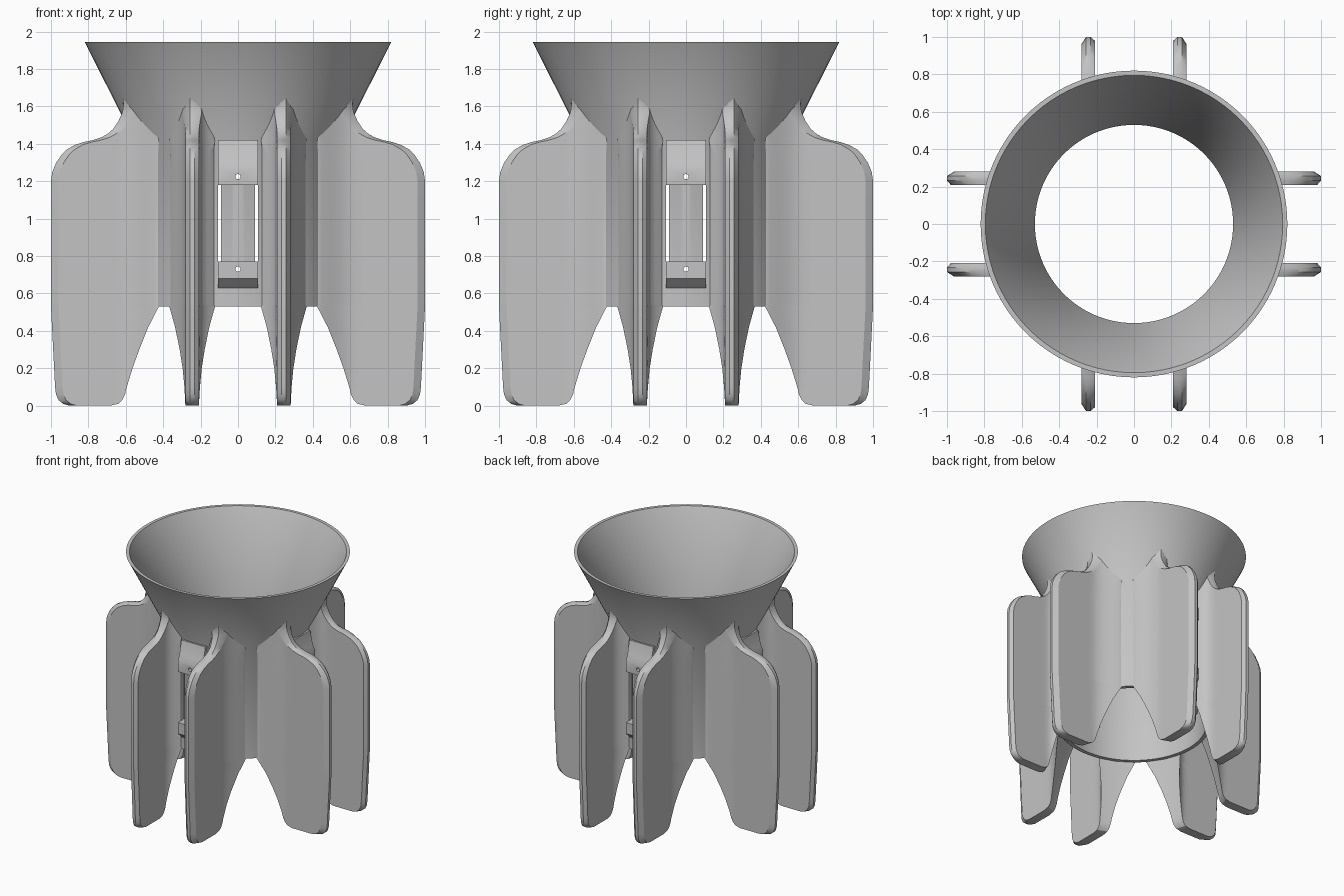
import bpy, bmesh, math
from mathutils import Matrix, Vector

if "Cube" in bpy.data.objects:
    bpy.data.objects.remove(bpy.data.objects["Cube"])

GREY = (0.55, 0.55, 0.55, 1)
grey = bpy.data.materials.new("matte_grey")
grey.use_nodes = True
grey.diffuse_color = GREY
grey.node_tree.nodes["Principled BSDF"].inputs["Base Color"].default_value = GREY

WALL, OFFSET = 0.56, 0.245          # tube outer radius, fin distance from the axis
HALF, FLARE, REACH = 0.037, 0.085, 0.13   # fin half thickness and root fillet


def make(name, bm, smooth=True):
    bmesh.ops.recalc_face_normals(bm, faces=bm.faces)
    mesh = bpy.data.meshes.new(name)
    bm.to_mesh(mesh)
    bm.free()
    obj = bpy.data.objects.new(name, mesh)
    bpy.context.collection.objects.link(obj)
    mesh.materials.append(grey)
    if smooth:
        smooth_object(obj)
    return obj


def activate(obj):
    bpy.ops.object.select_all(action='DESELECT')
    obj.select_set(True)
    bpy.context.view_layer.objects.active = obj


def smooth_object(obj):
    activate(obj)
    bpy.ops.object.shade_smooth_by_angle(angle=math.radians(30))


def loft(bm, rings, closed=False):
    loops = [[bm.verts.new(p) for p in ring] for ring in rings]
    n = len(loops[0])
    pairs = list(zip(loops, loops[1:]))
    if closed:
        pairs.append((loops[-1], loops[0]))
    for a, b in pairs:
        for i in range(n):
            j = (i + 1) % n
            bm.faces.new((a[i], a[j], b[j], b[i]))
    if not closed:
        bm.faces.new(loops[0])
        bm.faces.new(loops[-1])


def interp(table, z):
    for (z0, a), (z1, b) in zip(table, table[1:]):
        if z <= z1:
            return a + (b - a) * (z - z0) / (z1 - z0)
    return table[-1][1]


def cut(obj, cutter):
    mod = obj.modifiers.new("cut", 'BOOLEAN')
    mod.operation, mod.solver, mod.object = 'DIFFERENCE', 'EXACT', cutter
    activate(obj)
    bpy.ops.object.modifier_apply(modifier=mod.name)
    smooth_object(obj)


# Tube and funnel in one revolved wall
profile = [(0.53, 0.53), (WALL, 0.53), (WALL, 1.43), (0.82, 1.945),
           (0.795, 1.945), (0.53, 1.415)]
SEG = 96
bm = bmesh.new()
loft(bm, [[(r * math.cos(2 * math.pi * i / SEG), r * math.sin(2 * math.pi * i / SEG), z)
           for i in range(SEG)] for r, z in profile], closed=True)
body = make("funnel_tube", bm, smooth=False)

# Wedge-backed lugs above and below each side window
upper = [(0.54, 1.18), (0.615, 1.18), (0.615, 1.27), (0.595, 1.31), (0.57, 1.42), (0.54, 1.42)]
lower = [(0.54, 0.77), (0.615, 0.77), (0.615, 0.68), (0.56, 0.63), (0.54, 0.63)]
bm = bmesh.new()
for k in range(4):
    turn = Matrix.Rotation(k * math.pi / 2, 3, 'Z')
    for shape in (upper, lower):
        loft(bm, [[turn @ Vector((x, y, z)) for y, z in shape] for x in (-0.107, 0.107)])
lugs = make("window_lugs", bm, smooth=False)

# Slots and screw holes
bm = bmesh.new()
for k in range(4):
    turn = Matrix.Rotation(k * math.pi / 2, 4, 'Z')
    for x in (-0.099, 0.099):
        place = turn @ Matrix.Translation((x, 0.55, 0.975)) @ Matrix.Diagonal((0.018, 0.3, 0.408, 1))
        bmesh.ops.create_cube(bm, size=1, matrix=place)
    for z in (0.73, 1.225):
        place = turn @ Matrix.Translation((0, 0.6, z)) @ Matrix.Rotation(math.pi / 2, 4, 'X')
        bmesh.ops.create_cone(bm, cap_ends=True, segments=16, radius1=0.014,
                              radius2=0.014, depth=0.4, matrix=place)
cutter = make("slot_cutter", bm, smooth=False)
cutter.hide_render = True
cut(body, cutter)
cut(lugs, cutter)
bpy.data.objects.remove(cutter)

# Fin edges: inner radius and outer reach at each height
inner = [(0, 0.74), (0.01, 0.70), (0.03, 0.68), (0.06, 0.668), (0.1, 0.66), (0.2, 0.637),
         (0.3, 0.613), (0.42, 0.586), (0.53, 0.56), (0.54, 0.545), (1.43, 0.545), (1.65, 0.655)]
outer = [(0, 0.90), (0.01, 0.935), (0.03, 0.96), (0.06, 0.973), (0.1, 0.978), (0.53, 1.0),
         (1.2, 1.0), (1.25, 0.993), (1.3, 0.972), (1.34, 0.945), (1.37, 0.915), (1.395, 0.87),
         (1.41, 0.825), (1.42, 0.775), (1.435, 0.73), (1.455, 0.695), (1.48, 0.667),
         (1.52, 0.64), (1.57, 0.618), (1.61, 0.612), (1.65, 0.618)]
heights = sorted({z for z, _ in inner + outer})


def fin_section(z):
    r_in, reach = interp(inner, z), interp(outer, z)
    r_out = max(math.hypot(reach - 0.03, OFFSET), r_in + 0.003)
    sides = {1: [], -1: []}
    for i in range(13):
        r = r_in + (r_out - r_in) * (i / 12) ** 1.6
        t = min(max((r - WALL) / REACH, 0), 1)
        w = HALF + FLARE * (1 - t) ** 2
        for s in sides:
            x = OFFSET + s * w
            sides[s].append((x, math.sqrt(r * r - x * x), z))
    tips = [(OFFSET + s * 0.012, reach, z) for s in (1, -1)]
    root = (OFFSET, math.sqrt(r_in ** 2 - OFFSET ** 2), z)
    return [root] + sides[1] + tips + sides[-1][::-1]


sections = [fin_section(z) for z in heights]
for k, side in enumerate(("back", "left", "front", "right")):
    turn = Matrix.Rotation(-k * math.pi / 2, 3, 'Z')
    for n, mirror in enumerate((1, -1), 1):
        bm = bmesh.new()
        loft(bm, [[turn @ Vector((mirror * x, y, z)) for x, y, z in ring] for ring in sections])
        make(f"{side}_fin_{n}", bm)
